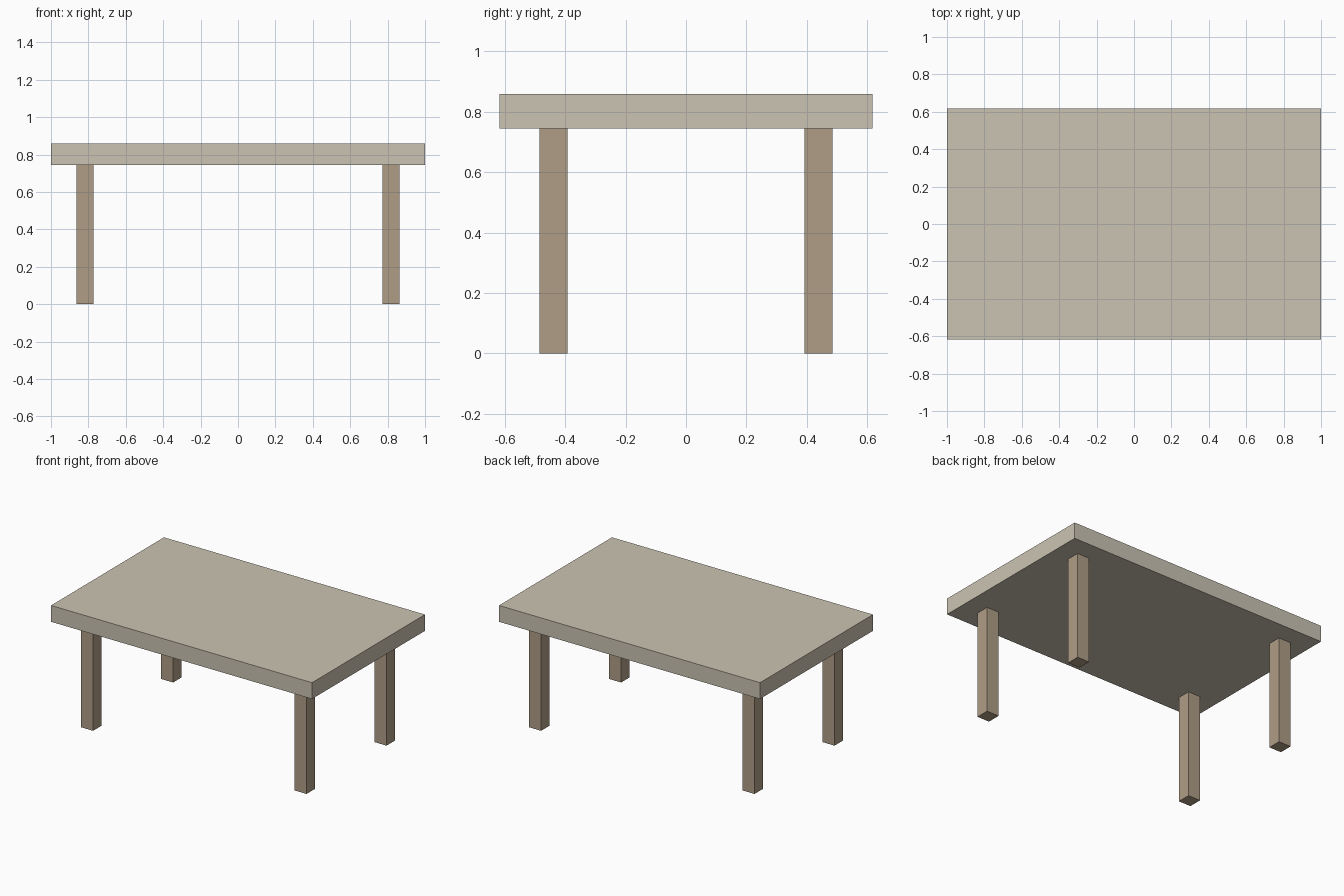
import bpy

if "Cube" in bpy.data.objects:
    bpy.data.objects.remove(bpy.data.objects["Cube"])


def make_material(name, rgb):
    mat = bpy.data.materials.new(name)
    mat.diffuse_color = (*rgb, 1.0)
    mat.use_nodes = True
    mat.node_tree.nodes["Principled BSDF"].inputs["Base Color"].default_value = mat.diffuse_color
    return mat


def box(name, low, high, mat):
    """Axis-aligned box between two opposite corners."""
    centre = [(a + b) / 2 for a, b in zip(low, high)]
    bpy.ops.mesh.primitive_cube_add(size=1, location=centre)
    obj = bpy.context.object
    obj.name = name
    obj.scale = [b - a for a, b in zip(low, high)]
    bpy.ops.object.transform_apply(location=False, rotation=False, scale=True)
    obj.data.materials.append(mat)
    return obj


stone = make_material("pale_stone", (0.60, 0.55, 0.45))
wood = make_material("light_brown_wood", (0.43, 0.34, 0.24))

LEG_TOP = 0.745
LEG_WIDTH = 0.093

# Table top slab
box("table_top", (-1.0, -0.618, LEG_TOP), (1.0, 0.618, 0.858), stone)

# Four square legs, inset from the corners
for x_name, sx in (("left", -1), ("right", 1)):
    for y_name, sy in (("front", -1), ("back", 1)):
        cx, cy = sx * 0.818, sy * 0.438
        h = LEG_WIDTH / 2
        box(f"{y_name}_{x_name}_leg",
            (cx - h, cy - h, 0.0), (cx + h, cy + h, LEG_TOP), wood)
